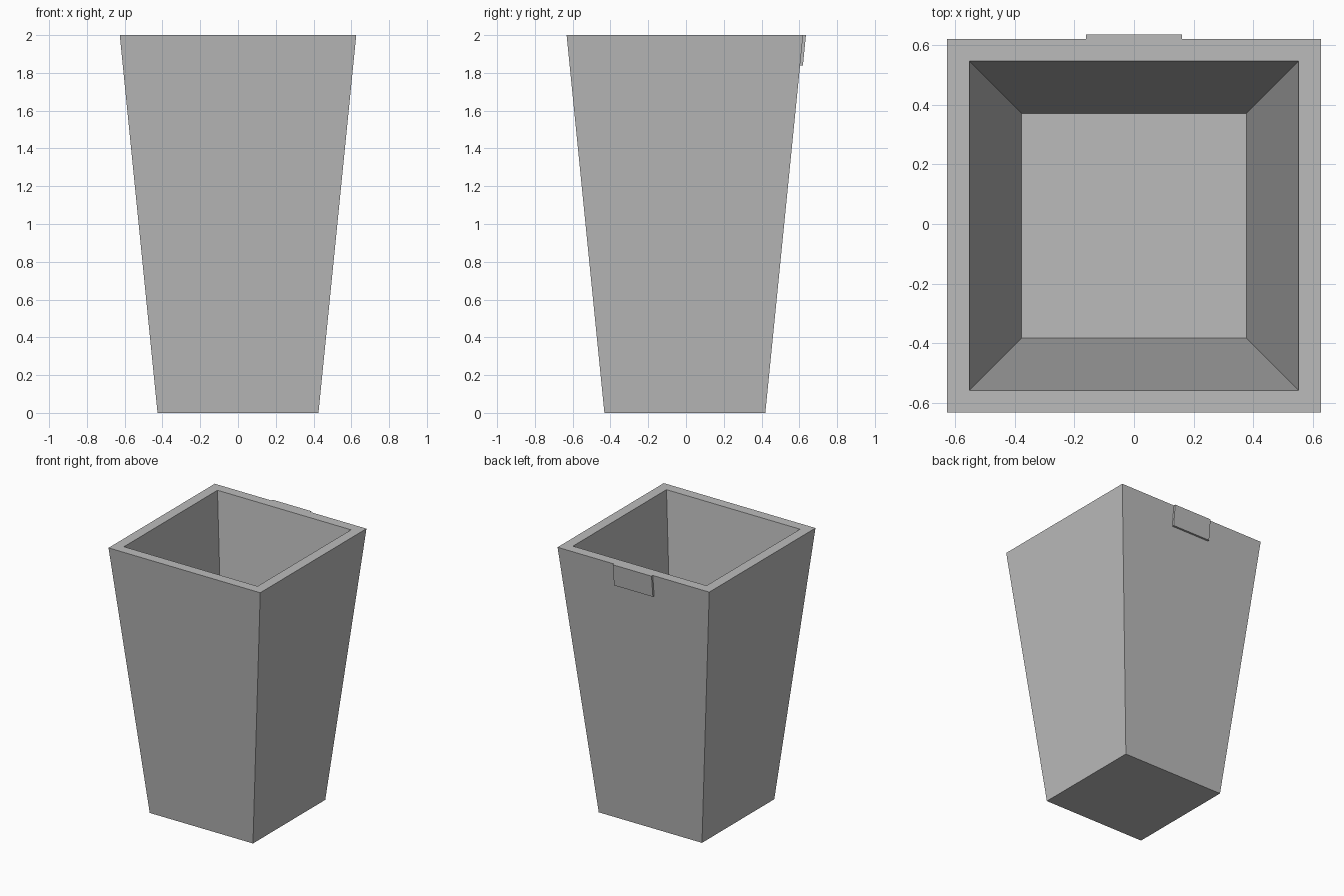
import bpy
import bmesh

cube = bpy.data.objects.get("Cube")
if cube:
    bpy.data.objects.remove(cube, do_unlink=True)

HEIGHT = 2.0
TOP, BASE = 0.626, 0.426            # outer half widths
RIM, FLOOR = 0.52, 0.355            # inner half widths
FLOOR_Z = 0.34
SHIFT = -0.006                      # body sits slightly forward of the tab
SLOPE = (TOP - BASE) / HEIGHT

grey = bpy.data.materials.new("plain grey")
grey.use_nodes = True
grey.diffuse_color = (0.5, 0.5, 0.5, 1)
grey.node_tree.nodes["Principled BSDF"].inputs["Base Color"].default_value = (0.5, 0.5, 0.5, 1)


def add_object(name, bm):
    bmesh.ops.recalc_face_normals(bm, faces=bm.faces)
    mesh = bpy.data.meshes.new(name)
    bm.to_mesh(mesh)
    bm.free()
    mesh.materials.append(grey)
    obj = bpy.data.objects.new(name, mesh)
    bpy.context.collection.objects.link(obj)


# Tapered square planter with a thick rim and a hollow inside
bm = bmesh.new()
bmesh.ops.create_cube(bm, size=2)
for v in bm.verts:
    half = TOP if v.co.z > 0 else BASE
    v.co = (v.co.x * half, v.co.y * half + SHIFT, HEIGHT if v.co.z > 0 else 0)
bm.normal_update()
top = max(bm.faces, key=lambda f: f.normal.z)
bmesh.ops.inset_region(bm, faces=[top], thickness=TOP - RIM)
result = bmesh.ops.extrude_face_region(bm, geom=[top])
for v in result["geom"]:
    if isinstance(v, bmesh.types.BMVert):
        v.co.x *= FLOOR / RIM
        v.co.y = (v.co.y - SHIFT) * FLOOR / RIM + SHIFT
        v.co.z = FLOOR_Z
if top.is_valid:
    bmesh.ops.delete(bm, geom=[top], context="FACES_ONLY")
add_object("planter_body", bm)

# Thin tab lying along the sloped back wall, flush with the rim
bm = bmesh.new()
bmesh.ops.create_cube(bm, size=2)
for v in bm.verts:
    z = HEIGHT if v.co.z > 0 else HEIGHT - 0.16
    wall = TOP + SHIFT - SLOPE * (HEIGHT - z)
    v.co = (v.co.x * 0.16, wall + (0.015 if v.co.y > 0 else -0.004), z)
add_object("back_tab", bm)
